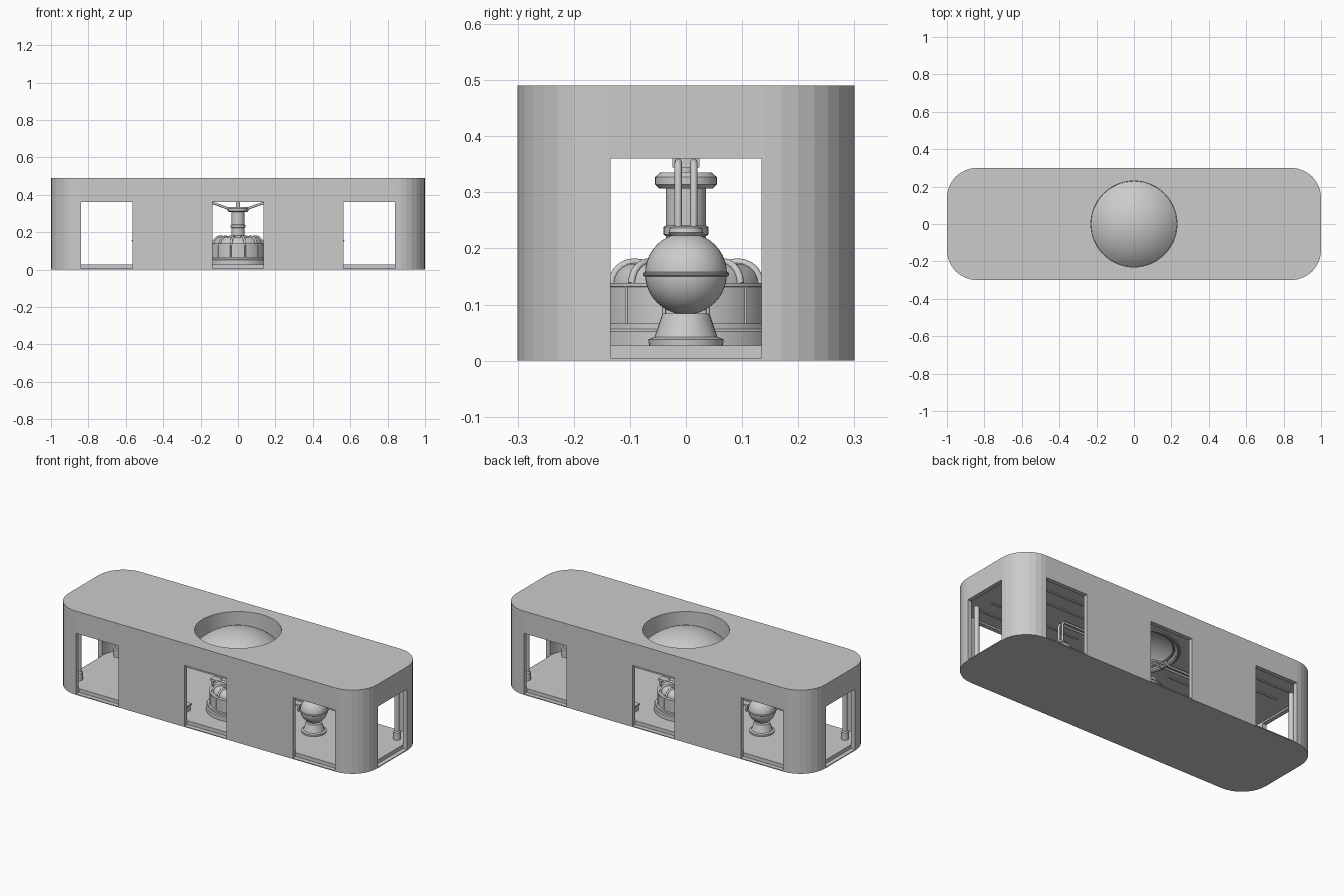
import bpy, bmesh
from math import sin, cos, pi, radians, sqrt

if "Cube" in bpy.data.objects:
    bpy.data.objects.remove(bpy.data.objects["Cube"])


def add_mesh(name, bm, smooth=True):
    bmesh.ops.recalc_face_normals(bm, faces=bm.faces)
    me = bpy.data.meshes.new(name)
    bm.to_mesh(me)
    bm.free()
    ob = bpy.data.objects.new(name, me)
    bpy.context.collection.objects.link(ob)
    if smooth:
        bpy.ops.object.select_all(action='DESELECT')
        ob.select_set(True)
        bpy.context.view_layer.objects.active = ob
        bpy.ops.object.shade_smooth_by_angle(angle=radians(35))
    return ob


def lathe(name, profile, x=0, y=0, n=32, smooth=True):
    """Revolve (radius, z) points around a vertical axis."""
    bm = bmesh.new()
    vs = [bm.verts.new((x + r, y, z)) for r, z in profile]
    es = [bm.edges.new(p) for p in zip(vs, vs[1:])]
    bmesh.ops.spin(bm, geom=vs + es, cent=(x, y, 0), axis=(0, 0, 1), angle=2 * pi, steps=n)
    bmesh.ops.remove_doubles(bm, verts=bm.verts, dist=1e-5)
    return add_mesh(name, bm, smooth)


def box(name, x0, x1, y0, y1, z0, z1):
    bm = bmesh.new()
    bmesh.ops.create_cube(bm, size=1)
    for v in bm.verts:
        v.co = ((x0 + x1) / 2 + v.co.x * (x1 - x0), (y0 + y1) / 2 + v.co.y * (y1 - y0),
                (z0 + z1) / 2 + v.co.z * (z1 - z0))
    return add_mesh(name, bm, False)


def rounded_prism(name, hx, hy, r, z0, z1, seg=8):
    bm = bmesh.new()
    pts = []
    for q, (sx, sy) in enumerate([(1, 1), (-1, 1), (-1, -1), (1, -1)]):
        for i in range(seg + 1):
            a = (q + i / seg) * pi / 2
            pts.append((sx * (hx - r) + r * cos(a), sy * (hy - r) + r * sin(a)))
    f = bm.faces.new([bm.verts.new((px, py, z0)) for px, py in pts])
    ext = bmesh.ops.extrude_face_region(bm, geom=[f])
    for v in ext['geom']:
        if isinstance(v, bmesh.types.BMVert):
            v.co.z = z1
    return add_mesh(name, bm, False)


def tube(name, pts, r):
    cu = bpy.data.curves.new(name, 'CURVE')
    cu.dimensions = '3D'
    cu.bevel_depth = r
    cu.bevel_resolution = 2
    cu.use_fill_caps = True
    sp = cu.splines.new('POLY')
    sp.points.add(len(pts) - 1)
    for p, c in zip(sp.points, pts):
        p.co = (*c, 1)
    ob = bpy.data.objects.new(name, cu)
    bpy.context.collection.objects.link(ob)
    bpy.ops.object.select_all(action='DESELECT')
    ob.select_set(True)
    bpy.context.view_layer.objects.active = ob
    bpy.ops.object.convert(target='MESH')
    return bpy.context.view_layer.objects.active


def ring(name, R, r, z, x=0, y=0):
    return lathe(name, [(R + r * cos(i * pi / 5), z + r * sin(i * pi / 5)) for i in range(11)], x, y, 48)


def cut(ob, cutter):
    m = ob.modifiers.new('cut', 'BOOLEAN')
    m.operation, m.solver, m.object = 'DIFFERENCE', 'EXACT', cutter
    bpy.context.view_layer.objects.active = ob
    bpy.ops.object.modifier_apply(modifier=m.name)
    bpy.data.objects.remove(cutter)


# Hollow shell with floor, ceiling, openings and a round skylight well
T = 0.025
shell = rounded_prism('building_shell', 1, 0.3, 0.16, 0, 0.49)
cut(shell, rounded_prism('room_cutter', 1 - T, 0.3 - T, 0.135, 0.027, 0.37))
for s in (-1, 1):
    for cx in (-0.702, 0, 0.702):
        y0, y1 = sorted((s * (0.3 - T - 0.001), s * 0.35))
        cut(shell, box('window_cutter', cx - 0.137, cx + 0.137, y0, y1, 0.005, 0.36))
    x0, x1 = sorted((s * (1 - T - 0.001), s * 1.05))
    cut(shell, box('window_cutter', x0, x1, -0.135, 0.135, 0.005, 0.36))
cut(shell, lathe('skylight_cutter', [(0, 0.35), (0.23, 0.35), (0.23, 0.52), (0, 0.52)], n=64, smooth=False))

# Skylight dome with ceiling rings
R = 0.3145


def cap(rr, n=12):
    return [(r, 0.488 - R + sqrt(rr * rr - r * r)) for r in [0.229 * i / n for i in range(n + 1)]]


lathe('skylight_dome', cap(R) + cap(R - 0.006)[::-1], n=64)
ring('skylight_ring', 0.232, 0.008, 0.37)
ring('skylight_inner_ring', 0.205, 0.006, 0.383)

# Ceiling strips
for s in (-1, 1):
    for y in (0.09, 0.19):
        x0, x1 = sorted((s * 0.3, s * 0.88))
        box('ceiling_strip', x0, x1, s * y - 0.006, s * y + 0.006, 0.364, 0.371)
        box('ceiling_strip', x0, x1, -s * y - 0.006, -s * y + 0.006, 0.364, 0.371)

# Central machine: stepped base and drum
lathe('machine_base', [(0, 0.027), (0.17, 0.027), (0.17, 0.052), (0.163, 0.056), (0.163, 0.066),
                       (0.15, 0.066), (0.15, 0.131), (0.154, 0.132), (0.154, 0.138), (0, 0.138)], n=48)
for i in range(12):
    a = (i + 0.5) * pi / 6
    tube('drum_strip', [(0.15 * cos(a), 0.15 * sin(a), z) for z in (0.066, 0.134)], 0.003)

# Domed top of the machine with arched ribs
arc = [(0.095 + 0.04 * cos(t * pi / 10), 0.136 + 0.038 * sin(t * pi / 10)) for t in range(11)]
lathe('machine_top', arc, n=48)
for i in range(12):
    a = (i + 0.5) * pi / 6
    tube('machine_rib', [((0.095 + (r - 0.095) * 1.05) * cos(a), (0.095 + (r - 0.095) * 1.05) * sin(a), z + 0.002)
                         for r, z in arc], 0.0065)

# Column with collar, flange and cap
lathe('column', [(0, 0.13), (0.055, 0.13), (0.055, 0.175), (0.045, 0.182), (0.036, 0.182), (0.036, 0.222),
                 (0.04, 0.225), (0.04, 0.238), (0.036, 0.241), (0.036, 0.307), (0.048, 0.307), (0.055, 0.314),
                 (0.055, 0.327), (0.046, 0.335), (0.012, 0.335), (0.012, 0.358), (0, 0.358)], n=32)

for s in (-1, 1):
    # Spherical tank on a flared pedestal
    X = s * 0.492
    lathe('tank_pedestal', [(0, 0.027), (0.066, 0.027), (0.067, 0.038), (0.056, 0.042), (0.042, 0.084), (0, 0.084)], X)
    lathe('tank_sphere', [(0.073 * sin(i * pi / 20), 0.155 - 0.073 * cos(i * pi / 20)) for i in range(21)], X, n=40)
    ring('tank_band', 0.073, 0.004, 0.154, X)
    lathe('tank_cap', [(0, 0.22), (0.026, 0.222), (0.031, 0.228), (0.029, 0.236), (0.022, 0.24), (0, 0.24)], X)
    # Twin pipes to the column
    for y in (-0.014, 0.014):
        tube('feed_pipe', [(X, y, 0.23), (X, y, 0.338), (s * 0.487, y, 0.349), (s * 0.475, y, 0.354),
                           (s * 0.13, y, 0.354), (s * 0.04, y, 0.322)], 0.0065)
    box('pipe_clamp', s * 0.2 - 0.006, s * 0.2 + 0.006, -0.024, 0.024, 0.344, 0.371)
    # Corner posts and benches
    for t in (-1, 1):
        lathe('corner_post', [(0, 0.027), (0.02, 0.027), (0.02, 0.07), (0.014, 0.076), (0.014, 0.37), (0, 0.37)],
              s * 0.905, t * 0.178, 20)
        bx, by = s * 0.24, t * 0.175
        box('bench_seat', bx - 0.05, bx + 0.05, by - 0.02, by + 0.02, 0.058, 0.068)
        for k in (-0.038, 0.038):
            box('bench_leg', bx + k - 0.005, bx + k + 0.005, by - 0.015, by + 0.015, 0.026, 0.059)
